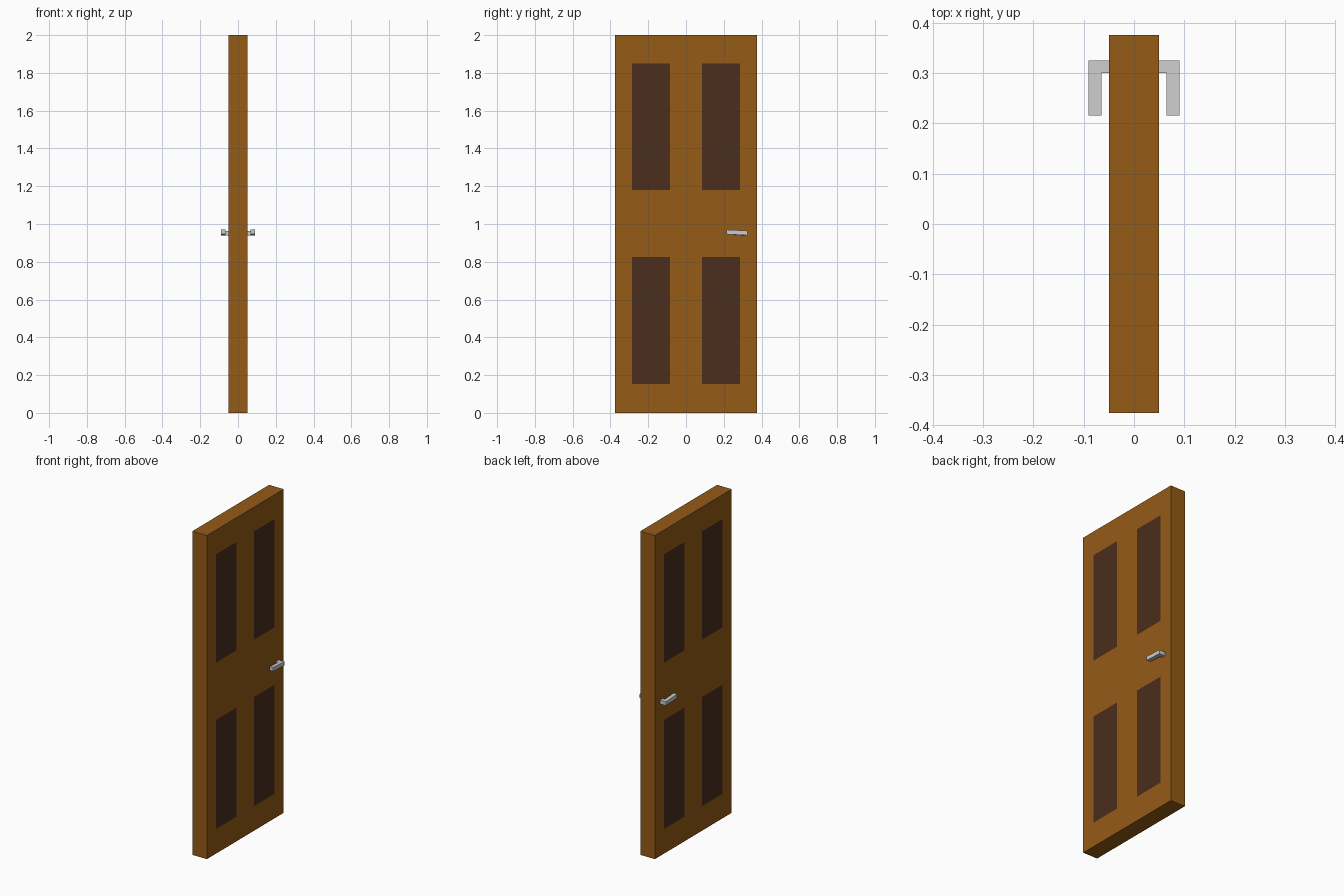
import bpy, bmesh
from mathutils import Vector

if "Cube" in bpy.data.objects:
    bpy.data.objects.remove(bpy.data.objects["Cube"])


def material(name, color):
    m = bpy.data.materials.new(name)
    m.diffuse_color = (*color, 1)
    m.use_nodes = True
    m.node_tree.nodes["Principled BSDF"].inputs["Base Color"].default_value = m.diffuse_color
    return m


def add_object(name, bm):
    bmesh.ops.recalc_face_normals(bm, faces=bm.faces)
    me = bpy.data.meshes.new(name)
    bm.to_mesh(me)
    bm.free()
    ob = bpy.data.objects.new(name, me)
    bpy.context.collection.objects.link(ob)
    return ob


# Door slab, cut along the panel borders so the flush panels can be coloured
PANEL_Y = (0.085, 0.285)
PANEL_Z = ((0.152, 0.826), (1.18, 1.85))
bm = bmesh.new()
bmesh.ops.create_cube(bm, size=1)
bmesh.ops.scale(bm, vec=(0.1, 0.75, 2), verts=bm.verts)
bmesh.ops.translate(bm, vec=(0, 0, 1), verts=bm.verts)
cuts = [((0, s * y, 0), (0, 1, 0)) for y in PANEL_Y for s in (-1, 1)]
cuts += [((0, 0, z), (0, 0, 1)) for pair in PANEL_Z for z in pair]
for co, no in cuts:
    bmesh.ops.bisect_plane(bm, geom=bm.verts[:] + bm.edges[:] + bm.faces[:],
                           plane_co=co, plane_no=no)

# Four dark panels on each broad face
bm.normal_update()
for f in bm.faces:
    c = f.calc_center_median()
    in_y = PANEL_Y[0] < abs(c.y) < PANEL_Y[1]
    in_z = any(a < c.z < b for a, b in PANEL_Z)
    if abs(f.normal.x) > 0.9 and in_y and in_z:
        f.material_index = 1
door = add_object("door_slab", bm)
door.data.materials.append(material("door_wood", (0.30, 0.104, 0.008)))
door.data.materials.append(material("panel_wood", (0.069, 0.027, 0.012)))

# L-shaped lever handle, free end slightly raised, mirrored to the other side
profile = [(0.05, 0.30), (0.065, 0.30), (0.065, 0.215),
           (0.09, 0.215), (0.09, 0.325), (0.05, 0.325)]
bm = bmesh.new()
base = bm.faces.new([bm.verts.new((x, y, 0.94)) for x, y in profile])
top = bmesh.ops.extrude_face_region(bm, geom=[base])["geom"]
bmesh.ops.translate(bm, vec=(0, 0, 0.024),
                    verts=[v for v in top if isinstance(v, bmesh.types.BMVert)])
for v in bm.verts:
    if v.co.y < 0.25:
        v.co += Vector((0, 0, 0.006))
handle = add_object("lever_handles", bm)
handle.modifiers.new("both_sides", "MIRROR").use_axis = (True, False, False)
